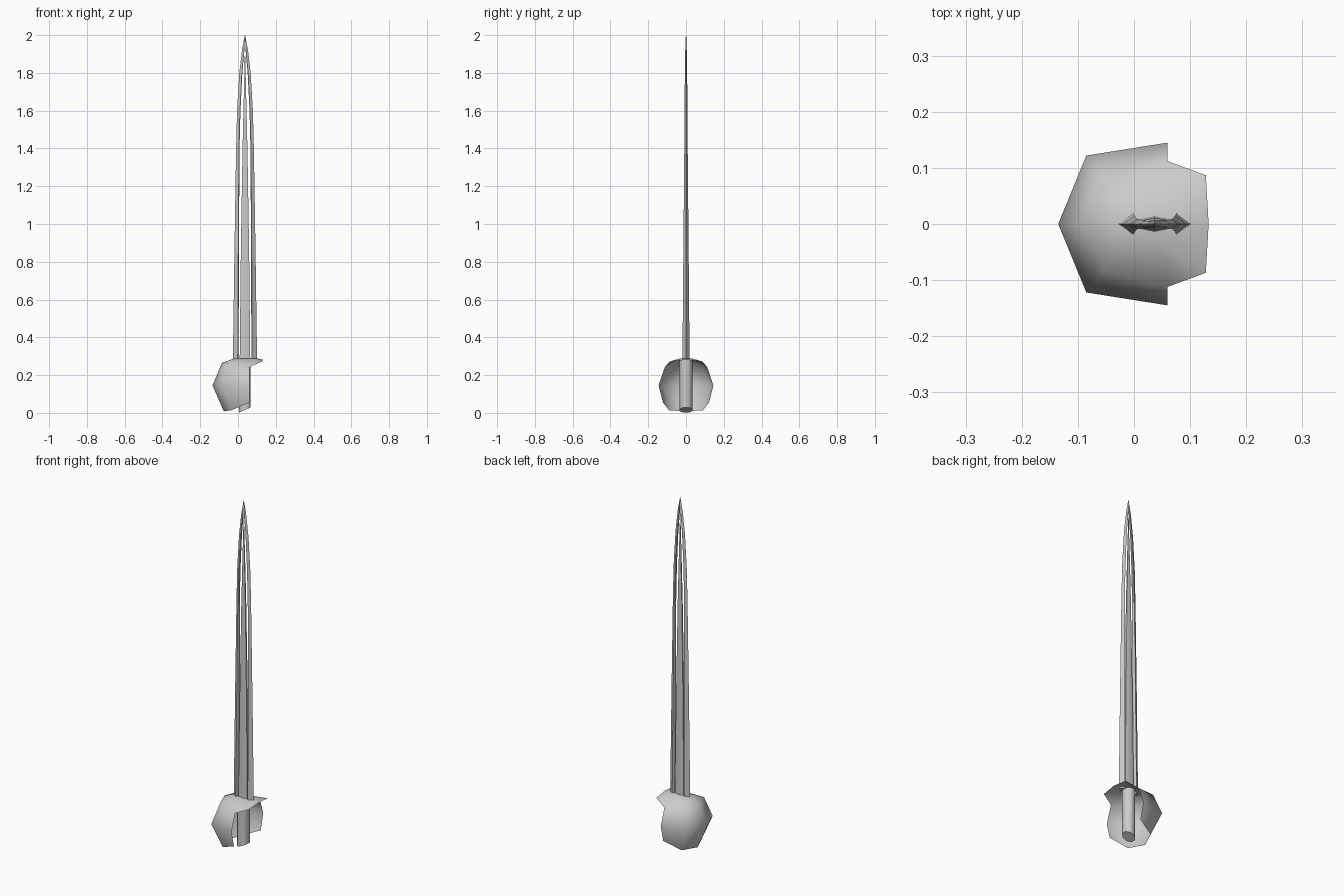
import bpy, bmesh, math

if "Cube" in bpy.data.objects:
    bpy.data.objects.remove(bpy.data.objects["Cube"])

CX = 0.037  # blade axis


def finish(name, bm, smooth=None):
    bmesh.ops.remove_doubles(bm, verts=bm.verts, dist=0.0002)
    bmesh.ops.recalc_face_normals(bm, faces=bm.faces)
    me = bpy.data.meshes.new(name)
    bm.to_mesh(me)
    bm.free()
    ob = bpy.data.objects.new(name, me)
    bpy.context.collection.objects.link(ob)
    if smooth:
        bpy.ops.object.select_all(action='DESELECT')
        ob.select_set(True)
        bpy.context.view_layer.objects.active = ob
        bpy.ops.object.shade_smooth_by_angle(angle=math.radians(smooth))
    return ob


def bridge(bm, rings, closed=True):
    """Skin consecutive rings of points with quads."""
    vr = [[bm.verts.new(p) for p in r] for r in rings]
    for a, b in zip(vr, vr[1:]):
        n = len(a)
        for i in range(n if closed else n - 1):
            j = (i + 1) % n
            bm.faces.new((a[i], a[j], b[j], b[i]))
    return vr


def loft(name, rings, smooth=None):
    bm = bmesh.new()
    vr = bridge(bm, rings)
    bm.faces.new(vr[0])
    bm.faces.new(vr[-1])
    return finish(name, bm, smooth)


# cutting edges: z, outer half width, inner half width, half thickness
stations = [(0.28, 0.064, 0.034, 0.019), (0.85, 0.056, 0.032, 0.014),
            (1.40, 0.047, 0.029, 0.009), (1.60, 0.042, 0.024, 0.008),
            (1.80, 0.030, 0.014, 0.006), (1.92, 0.016, 0.003, 0.004),
            (2.00, 0.001, 0.0, 0.001)]
for side, label in ((-1, "left"), (1, "right")):
    rings = []
    for z, w, i, t in stations:
        p = i + 0.15 * (w - i)
        sec = [(w, 0), (p, t), (i, 0.55 * t), (i, -0.55 * t), (p, -t)]
        rings.append([(CX + side * x, y, z) for x, y in sec])
    loft("blade_edge_" + label, rings)

# central rib between the two slots
rings = []
for z, c, t in [(0.28, 0.028, 0.014), (0.85, 0.022, 0.011), (1.40, 0.013, 0.007),
                (1.65, 0.007, 0.005), (1.90, 0.001, 0.001)]:
    sec = [(c, 0.6 * t), (0, t), (-c, 0.6 * t), (-c, -0.6 * t), (0, -t), (c, -0.6 * t)]
    rings.append([(CX + x, y, z) for x, y in sec])
loft("blade_rib", rings, 30)

# octagonal grip with slanted foot
rings = []
for top in (False, True):
    ring = []
    for k in range(8):
        a = math.radians(22.5 + 45 * k)
        x, y = 0.034 * math.cos(a), 0.036 * math.sin(a)
        ring.append((0.036 + x, y, 0.286 if top else 0.015 + 0.45 * x))
    rings.append(ring)
loft("grip", rings, 50)


# shell guard: half rows from the centre back round to the open side
def mirrored(row):
    return [(x, -y, z) for x, y, z in reversed(row[1:])] + row


crown = [(-0.02, 0, 0.288), (-0.005, 0.03, 0.287), (0.05, 0.035, 0.287)]
shoulder = [(-0.085, 0, 0.265), (-0.055, 0.085, 0.260), (0.06, 0.112, 0.243)]
belly = [(-0.135, 0, 0.145), (-0.085, 0.122, 0.145), (0.06, 0.145, 0.145)]
hem = [(-0.075, 0, 0.008), (-0.035, 0.09, 0.014), (0.06, 0.122, 0.055)]
bm = bmesh.new()
bridge(bm, [mirrored(r) for r in (crown, shoulder, belly, hem)], closed=False)
# front lip and flat crown under the blade
for s in (-1, 1):
    for face in ([(0.05, s * 0.035, 0.287), (0.06, s * 0.112, 0.243),
                  (0.128, s * 0.087, 0.272), (0.095, s * 0.03, 0.288)],
                 [(0.095, s * 0.03, 0.288), (0.128, s * 0.087, 0.272),
                  (0.133, 0, 0.281), (0.10, 0, 0.289)],
                 [(-0.02, 0, 0.288), (-0.005, s * 0.03, 0.287), (0.05, s * 0.035, 0.287),
                  (0.095, s * 0.03, 0.288), (0.10, 0, 0.289)]):
        bm.faces.new([bm.verts.new(p) for p in face])
finish("shell_guard", bm, 70)
